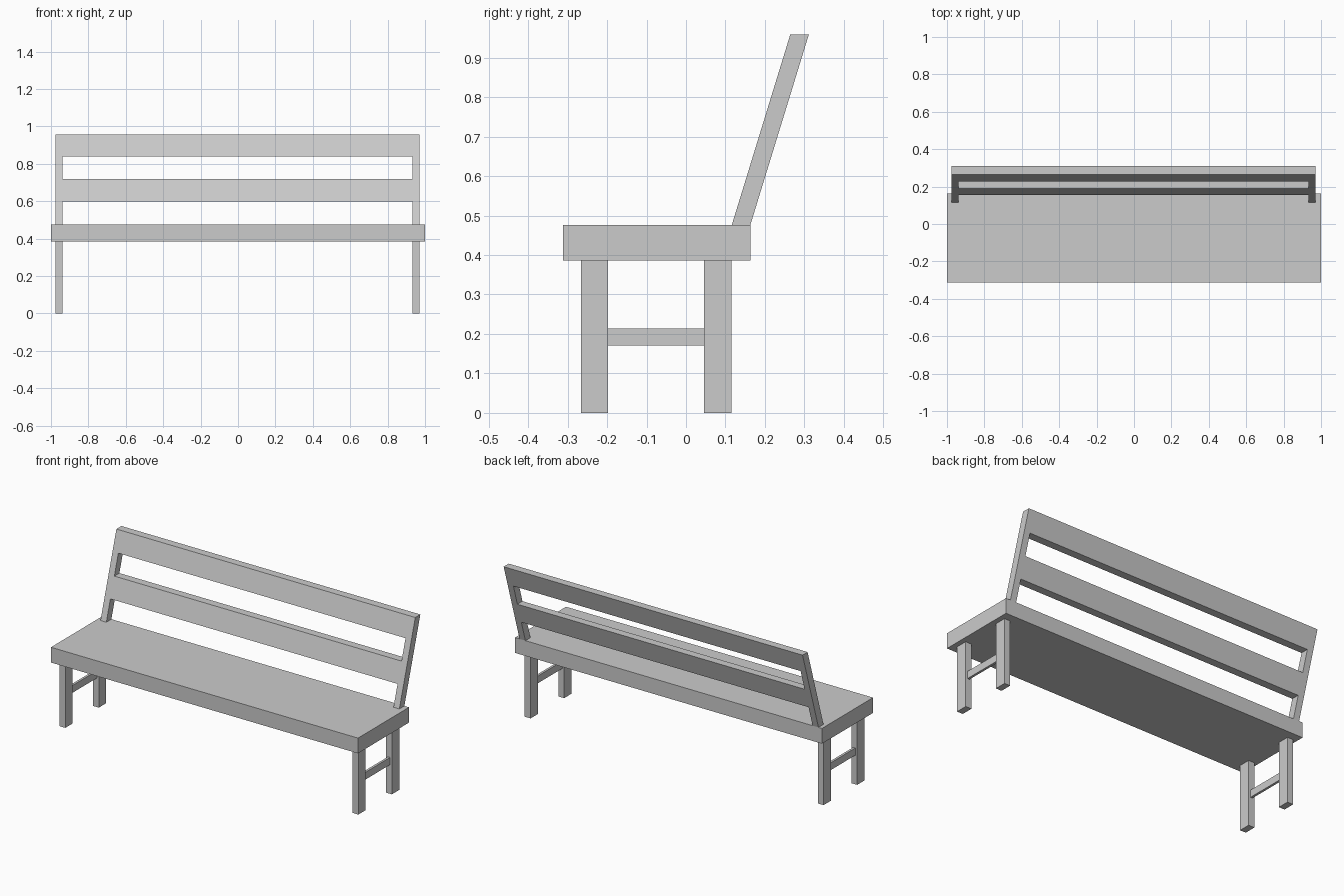
import bpy, bmesh
from mathutils import Matrix, Vector

if "Cube" in bpy.data.objects:
    bpy.data.objects.remove(bpy.data.objects["Cube"])


def finish(name, bm):
    bmesh.ops.recalc_face_normals(bm, faces=bm.faces)
    mesh = bpy.data.meshes.new(name)
    bm.to_mesh(mesh)
    bm.free()
    obj = bpy.data.objects.new(name, mesh)
    bpy.context.collection.objects.link(obj)
    return obj


def box(name, x, y, z):
    lo, hi = Vector((x[0], y[0], z[0])), Vector((x[1], y[1], z[1]))
    bm = bmesh.new()
    m = Matrix.Translation((lo + hi) / 2) @ Matrix.Diagonal((*(hi - lo), 1))
    bmesh.ops.create_cube(bm, size=1, matrix=m)
    return finish(name, bm)


SEAT_TOP, SEAT_BOTTOM, TOP = 0.476, 0.386, 0.958
LEFT, RIGHT = (-0.977, -0.939), (0.932, 0.970)

# Seat slab
box("seat", (-1, 1), (-0.312, 0.163), (SEAT_BOTTOM, SEAT_TOP))

# Legs and side stretchers
for side, x in (("left", LEFT), ("right", RIGHT)):
    box(f"front_leg_{side}", x, (-0.266, -0.197), (0, SEAT_BOTTOM))
    box(f"back_leg_{side}", x, (0.046, 0.115), (0, SEAT_BOTTOM))
    mid = sum(x) / 2
    box(f"stretcher_{side}", (mid - 0.007, mid + 0.007),
        (-0.197, 0.046), (0.171, 0.214))

# Backrest frame: front and back grids of posts and rails, leaned back
xs = (*LEFT, *RIGHT)
zs = (SEAT_TOP, 0.599, 0.719, 0.840, TOP)
bm = bmesh.new()


def leaned(x, z, depth):
    lean = 0.148 * (z - SEAT_TOP) / (TOP - SEAT_TOP)
    return bm.verts.new((x, 0.116 + depth + lean, z))


front, back = ([[leaned(x, z, d) for z in zs] for x in xs] for d in (0, 0.047))
for i in range(3):
    for j in range(4):
        if i == 1 and j in (0, 2):      # open slots between the rails
            continue
        for g in (front, back):
            bm.faces.new((g[i][j], g[i + 1][j], g[i + 1][j + 1], g[i][j + 1]))

# Join the outlines of the two grids with edge walls
pair = {f: b for fc, bc in zip(front, back) for f, b in zip(fc, bc)}
for e in [e for e in bm.edges if e.is_boundary and e.verts[0] in pair]:
    a, b = e.verts
    bm.faces.new((a, b, pair[b], pair[a]))
bm.normal_update()
bmesh.ops.recalc_face_normals(bm, faces=bm.faces)
bmesh.ops.dissolve_limit(bm, angle_limit=0.01, verts=bm.verts[:], edges=bm.edges[:])
finish("backrest", bm)
